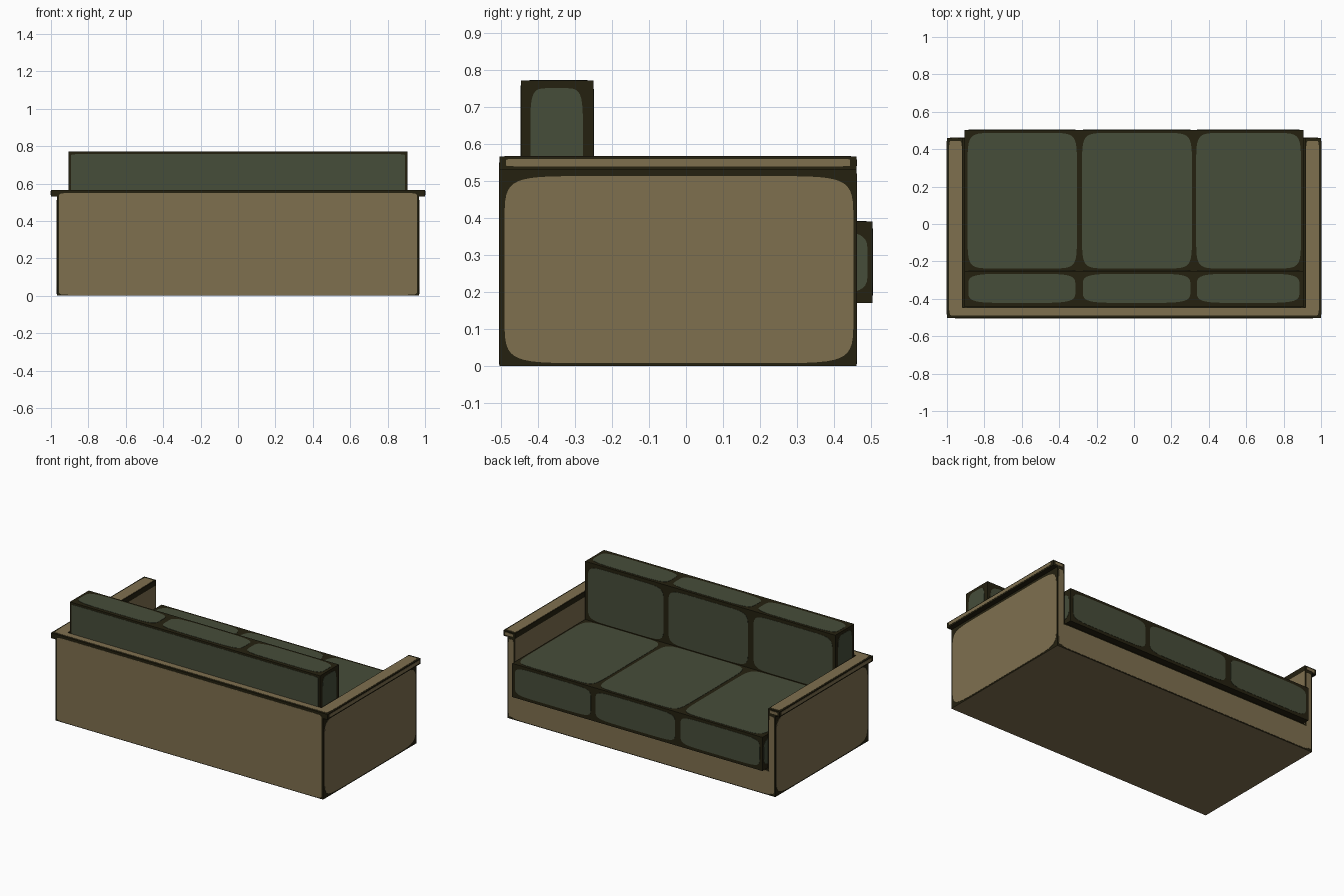
import bpy, bmesh, math
from mathutils import Vector

if "Cube" in bpy.data.objects:
    bpy.data.objects.remove(bpy.data.objects["Cube"])


def material(name, rgb):
    m = bpy.data.materials.new(name)
    m.diffuse_color = (*rgb, 1)
    m.use_nodes = True
    m.node_tree.nodes["Principled BSDF"].inputs["Base Color"].default_value = m.diffuse_color
    return m


TAN = material("tan fabric", (0.212, 0.162, 0.078))
GREEN = material("green cushion", (0.061, 0.074, 0.042))
DARK = material("dark piping", (0.018, 0.015, 0.005))


def finish(name, bm, *mats):
    bmesh.ops.recalc_face_normals(bm, faces=bm.faces)
    me = bpy.data.meshes.new(name)
    bm.to_mesh(me)
    bm.free()
    for m in mats:
        me.materials.append(m)
    ob = bpy.data.objects.new(name, me)
    bpy.context.collection.objects.link(ob)
    return ob


def prism(name, outline, z0, z1, mats, rule=None):
    """Outline in the ground plane, extruded from z0 to z1."""
    bm = bmesh.new()
    f = bm.faces.new([bm.verts.new((x, y, z0)) for x, y in outline])
    r = bmesh.ops.extrude_face_region(bm, geom=[f])
    for v in r["geom"]:
        if isinstance(v, bmesh.types.BMVert):
            v.co.z = z1
    bmesh.ops.recalc_face_normals(bm, faces=bm.faces)
    if rule:
        for f in bm.faces:
            f.normal_update()
            f.material_index = rule(f)
    return finish(name, bm, *mats)


def box(name, x, y, z, mats, rule=None):
    return prism(name, [(x[0], y[0]), (x[1], y[0]), (x[1], y[1]), (x[0], y[1])],
                 z[0], z[1], mats, rule)


def patch(name, axis, pos, sign, u, v, mat, n=8.0, steps=48):
    """Thin plate with soft corners on a face; u, v are the other two axes in order."""
    bm = bmesh.new()
    cu, cv = sum(u) / 2, sum(v) / 2
    ru, rv = (u[1] - u[0]) / 2, (v[1] - v[0]) / 2
    rings = []
    for d in (-0.001, 0.0015):
        ring = []
        for i in range(steps):
            a = 2 * math.pi * (i + 0.5) / steps
            c, s = math.cos(a), math.sin(a)
            p = [cu + ru * math.copysign(abs(c) ** (2 / n), c),
                 cv + rv * math.copysign(abs(s) ** (2 / n), s)]
            p.insert(axis, pos + sign * d)
            ring.append(bm.verts.new(Vector(p)))
        rings.append(ring)
    bm.faces.new(rings[1])
    for i in range(steps):
        j = (i + 1) % steps
        bm.faces.new((rings[0][i], rings[0][j], rings[1][j], rings[1][i]))
    return finish(name, bm, mat)


def u_shape(w_out, w_in):
    return [(-w_out, -0.503), (w_out, -0.503), (w_out, 0.46), (w_in, 0.46),
            (w_in, -0.445), (-w_in, -0.445), (-w_in, 0.46), (-w_out, 0.46)]


# Frame: arms and back in one U, top rail, base under the seat
def frame_rule(f):
    c, n = f.calc_center_median(), f.normal
    inner = abs(n.x) > 0.5 and abs(c.x) < 0.95
    return 1 if n.z < -0.5 or inner else 0


prism("frame", u_shape(0.968, 0.915), 0, 0.53, [DARK, TAN], frame_rule)
prism("top_rail", u_shape(1.0, 0.915), 0.53, 0.565, [DARK])
box("seat_base", (-0.915, 0.915), (-0.445, 0.46), (0, 0.168), [DARK, TAN], frame_rule)

# Cushions
box("seat_cushion", (-0.905, 0.905), (-0.25, 0.503), (0.17, 0.39), [DARK])
box("back_cushion", (-0.905, 0.905), (-0.445, -0.25), (0.17, 0.77), [DARK])

# Tan panels of the frame
patch("rear_panel", 1, -0.503, -1, (-0.958, 0.958), (0.005, 0.549), TAN, 60)
patch("base_panel", 1, 0.46, 1, (-0.935, 0.935), (0.006, 0.16), TAN, 30)
patch("rail_top_rear", 2, 0.565, 1, (-0.985, 0.985), (-0.489, -0.449), TAN, 30)
for side, s in (("right", 1), ("left", -1)):
    def span(a, b):
        return (a, b) if s > 0 else (-b, -a)
    patch(side + "_arm_panel", 0, s * 0.968, s, (-0.49, 0.452), (0.008, 0.513), TAN, 10)
    patch(side + "_rail_strip", 0, s, s, (-0.485, 0.443), (0.539, 0.559), TAN, 20)
    patch(side + "_rail_top", 2, 0.565, 1, span(0.919, 0.99), (-0.486, 0.445), TAN, 12)
    patch(side + "_rail_end", 1, 0.46, 1, span(0.93, 0.985), (0.54, 0.557), TAN)
    patch(side + "_post_panel", 1, 0.46, 1, span(0.925, 0.96), (0.015, 0.52), TAN, 12)
    # Green ends of the cushions
    patch(side + "_back_cushion_end", 0, s * 0.905, s, (-0.42, -0.278), (0.42, 0.75), GREEN, 6)
    patch(side + "_seat_cushion_end", 0, s * 0.905, s, (-0.22, 0.49), (0.19, 0.37), GREEN, 6)

# Green cushion panels, three across
patch("back_cushion_rear", 1, -0.445, -1, (-0.893, 0.893), (0.5, 0.757), GREEN, 60)
for i, x in enumerate([(-0.89, -0.305), (-0.278, 0.31), (0.332, 0.893)], 1):
    patch(f"seat_top_{i}", 2, 0.39, 1, x, (-0.238, 0.487), GREEN, 10)
    x = (x[0] + 0.004, x[1] - 0.008)
    patch(f"seat_front_{i}", 1, 0.503, 1, x, (0.19, 0.372), GREEN, 7)
    patch(f"back_front_{i}", 1, -0.25, 1, x, (0.396, 0.748), GREEN, 8)
    patch(f"back_top_{i}", 2, 0.77, 1, x, (-0.422, -0.266), GREEN, 5)
